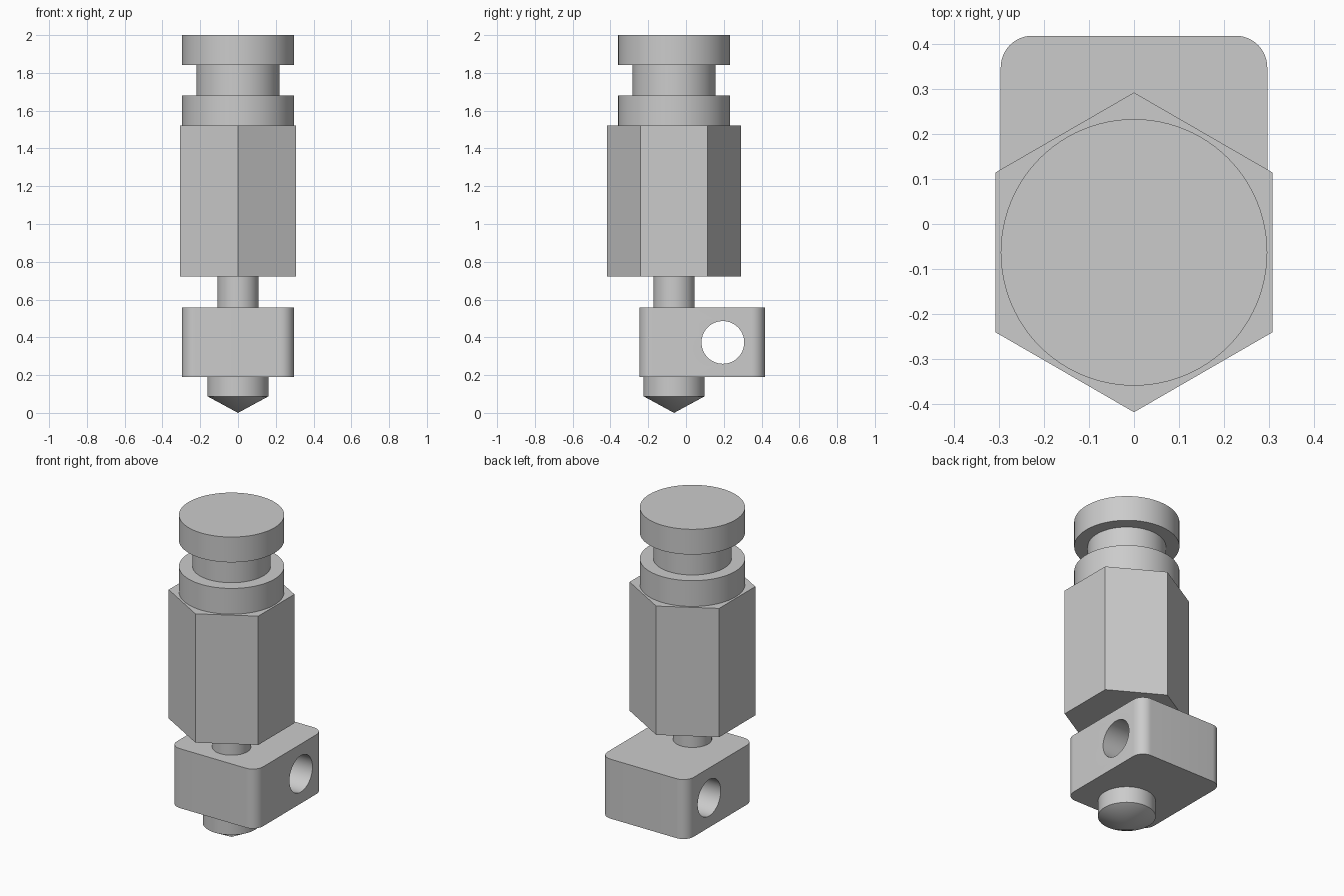
import bpy, bmesh, math
from mathutils import Matrix

if "Cube" in bpy.data.objects:
    bpy.data.objects.remove(bpy.data.objects["Cube"])

AXIS_Y = -0.063          # shared vertical axis of the turned parts

grey = bpy.data.materials.new("plain_grey")
grey.diffuse_color = (0.6, 0.6, 0.6, 1)
grey.use_nodes = True
grey.node_tree.nodes["Principled BSDF"].inputs["Base Color"].default_value = grey.diffuse_color


def finish(name, bm):
    """Turn a bmesh into a grey object, smooth with sharp edges kept."""
    bmesh.ops.recalc_face_normals(bm, faces=bm.faces)
    mesh = bpy.data.meshes.new(name)
    bm.to_mesh(mesh)
    bm.free()
    mesh.materials.append(grey)
    obj = bpy.data.objects.new(name, mesh)
    bpy.context.collection.objects.link(obj)
    return obj


def smooth(obj):
    bpy.ops.object.select_all(action='DESELECT')
    obj.select_set(True)
    bpy.context.view_layer.objects.active = obj
    bpy.ops.object.shade_smooth_by_angle(angle=math.radians(30))


def turned(name, rings, sides=96, spin=0.0):
    """Closed solid around the axis from (radius, z) rings, bottom to top."""
    bm = bmesh.new()
    loops = []
    for r, z in rings:
        if r == 0:
            loops.append([bm.verts.new((0, AXIS_Y, z))] * sides)
            continue
        angles = [spin + 2 * math.pi * i / sides for i in range(sides)]
        loops.append([bm.verts.new((r * math.cos(a), AXIS_Y + r * math.sin(a), z))
                      for a in angles])
    for low, high in zip(loops, loops[1:]):
        for i in range(sides):
            j = (i + 1) % sides
            corners = [low[i], low[j], high[j], high[i]]
            bm.faces.new(list(dict.fromkeys(corners)))
    for (r, _), loop in zip((rings[0], rings[-1]), (loops[0], loops[-1])):
        if r > 0:
            bm.faces.new(loop)
    obj = finish(name, bm)
    smooth(obj)
    return obj


# Mounting collar: two flanges with a groove between
turned("top_flange", [(0.296, 1.843), (0.296, 2.0)])
turned("groove_neck", [(0.22, 1.681), (0.22, 1.843)])
turned("lower_flange", [(0.296, 1.521), (0.296, 1.681)])

# Hexagonal body, points facing front and back
turned("hex_body", [(0.355, 0.721), (0.355, 1.521)], sides=6, spin=math.pi / 6)

# Thin neck between body and block
turned("thin_neck", [(0.109, 0.558), (0.109, 0.721)])

# Nozzle with pointed tip
turned("nozzle", [(0, 0.0), (0.162, 0.088), (0.162, 0.189)])

# Block with rounded upright edges
x_half, y_front, y_back, z_low, z_high = 0.296, -0.247, 0.418, 0.189, 0.558
bm = bmesh.new()
bmesh.ops.create_cube(bm, size=1)
bmesh.ops.scale(bm, verts=bm.verts, vec=(2 * x_half, y_back - y_front, z_high - z_low))
bmesh.ops.translate(bm, verts=bm.verts,
                    vec=(0, (y_front + y_back) / 2, (z_low + z_high) / 2))
upright = [e for e in bm.edges if abs(e.verts[0].co.z - e.verts[1].co.z) > 0.1]
bmesh.ops.bevel(bm, geom=upright, offset=0.07, segments=12, profile=0.5,
                affect='EDGES')
block = finish("heater_block", bm)

# Cross hole through the block
bm = bmesh.new()
bmesh.ops.create_cone(bm, cap_ends=True, segments=96, radius1=0.113, radius2=0.113,
                      depth=1, matrix=Matrix.Translation((0, 0.195, 0.373))
                      @ Matrix.Rotation(math.pi / 2, 4, 'Y'))
cutter = finish("hole_cutter", bm)
cutter.hide_render = True
cut = block.modifiers.new("hole", 'BOOLEAN')
cut.operation = 'DIFFERENCE'
cut.solver = 'EXACT'
cut.object = cutter
bpy.context.view_layer.objects.active = block
bpy.ops.object.modifier_apply(modifier=cut.name)
bpy.data.objects.remove(cutter)
smooth(block)
